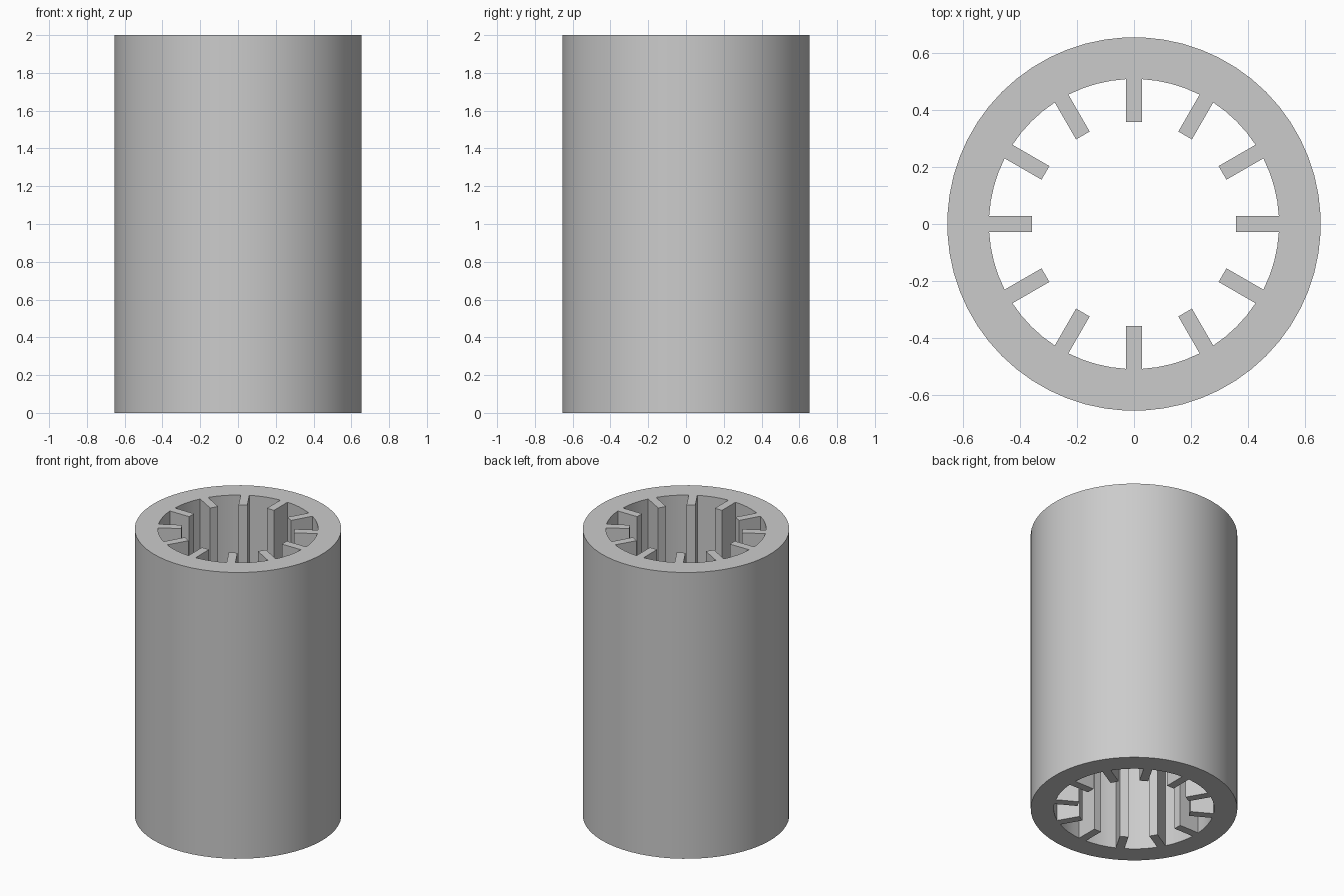
import bpy, bmesh
from math import asin, pi, radians
from mathutils import Matrix, Vector

cube = bpy.data.objects.get("Cube")
if cube:
    bpy.data.objects.remove(cube, do_unlink=True)

OUTER, BORE, TIP = 0.654, 0.508, 0.358
RIB_HALF, HEIGHT = 0.0275, 2.0
RIBS, ARC_STEPS = 12, 4

grey = bpy.data.materials.new("plain_grey")
grey.use_nodes = True
colour = (0.6, 0.6, 0.6, 1)
grey.diffuse_color = colour
grey.node_tree.nodes["Principled BSDF"].inputs["Base Color"].default_value = colour


def turn(angle, x, y=0.0):
    return Matrix.Rotation(angle, 3, "Z") @ Vector((x, y, 0))


bm = bmesh.new()
half = asin(RIB_HALF / BORE)
pitch = 2 * pi / RIBS

# Flat cross-section: ring wall in matching arcs, with a rib on each sector
angles = []
for k in range(RIBS):
    start, end = k * pitch + half, (k + 1) * pitch - half
    angles += [start + (end - start) * i / ARC_STEPS for i in range(ARC_STEPS + 1)]
outer = [bm.verts.new(turn(a, OUTER)) for a in angles]
inner = [bm.verts.new(turn(a, BORE)) for a in angles]
count = len(angles)
for i in range(count):
    j = (i + 1) % count
    bm.faces.new((inner[i], outer[i], outer[j], inner[j]))
for k in range(RIBS):
    first = k * (ARC_STEPS + 1)
    low, high = [bm.verts.new(turn(k * pitch, TIP, y)) for y in (-RIB_HALF, RIB_HALF)]
    bm.faces.new((low, inner[first - 1], inner[first], high))

# Extrude the section to full height
result = bmesh.ops.extrude_face_region(bm, geom=bm.faces[:], use_keep_orig=True)
top = [v for v in result["geom"] if isinstance(v, bmesh.types.BMVert)]
bmesh.ops.translate(bm, verts=top, vec=(0, 0, HEIGHT))
bmesh.ops.recalc_face_normals(bm, faces=bm.faces[:])

mesh = bpy.data.meshes.new("ribbed_sleeve")
bm.to_mesh(mesh)
bm.free()
mesh.materials.append(grey)
sleeve = bpy.data.objects.new("ribbed_sleeve", mesh)
bpy.context.collection.objects.link(sleeve)

# Smooth round walls, sharp rib edges and rims
bpy.ops.object.select_all(action="DESELECT")
sleeve.select_set(True)
bpy.context.view_layer.objects.active = sleeve
bpy.ops.object.shade_smooth_by_angle(angle=radians(30))
